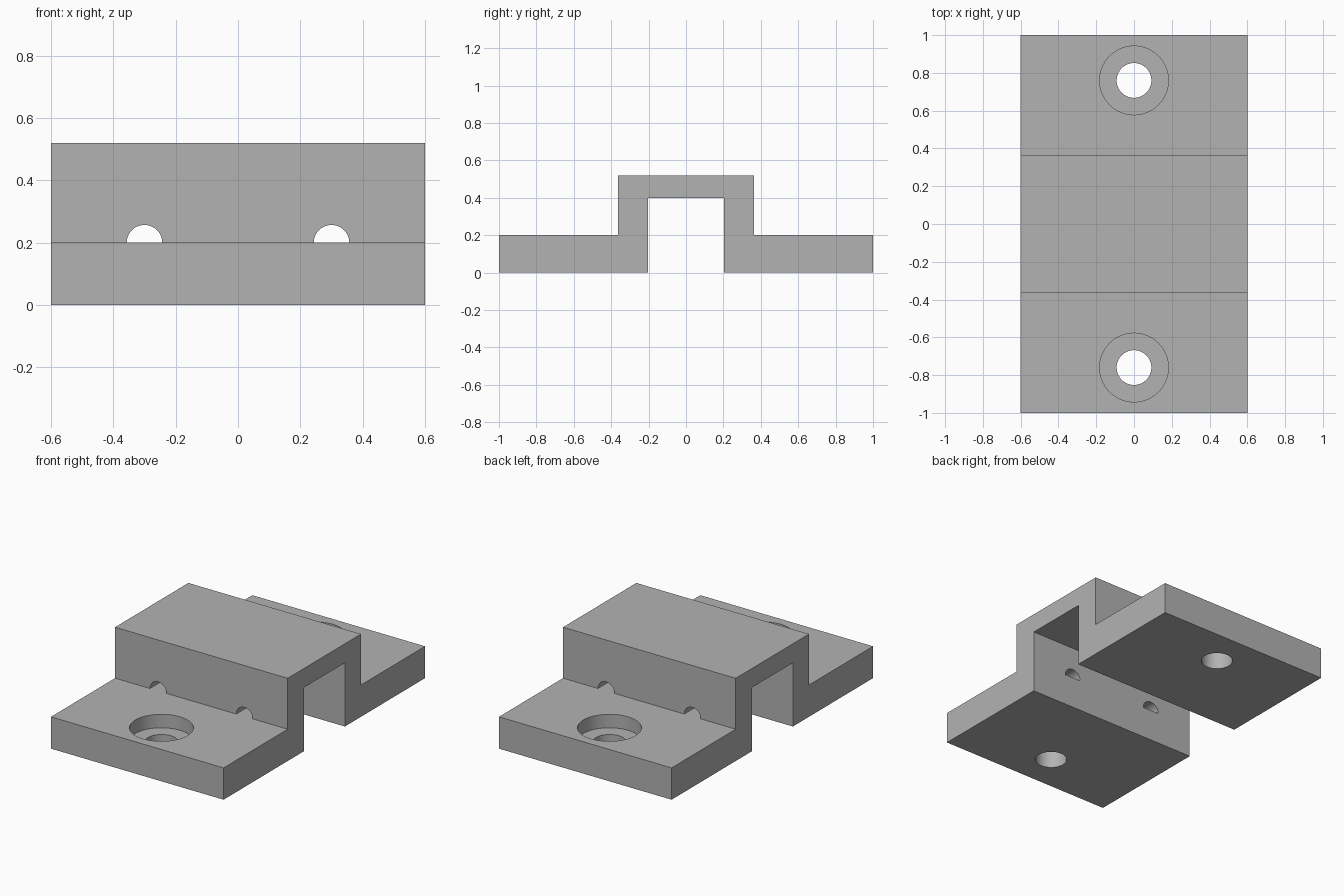
import bpy
import bmesh
import math
from mathutils import Matrix

cube = bpy.data.objects.get("Cube")
if cube:
    bpy.data.objects.remove(cube, do_unlink=True)

WIDTH, FLANGE = 1.2, 0.2
OUTER, INNER = 0.364, 0.204      # half depths of the raised channel
TOP, CEILING = 0.52, 0.4
SCREW_Y, BORE_DEPTH = 0.76, 0.085

# Plain grey material
grey = bpy.data.materials.new("grey")
grey.use_nodes = True
colour = (0.45, 0.45, 0.45, 1)
grey.diffuse_color = colour
grey.node_tree.nodes["Principled BSDF"].inputs["Base Color"].default_value = colour


def make_object(name, bm):
    bmesh.ops.recalc_face_normals(bm, faces=bm.faces)
    mesh = bpy.data.meshes.new(name)
    bm.to_mesh(mesh)
    bm.free()
    mesh.materials.append(grey)
    obj = bpy.data.objects.new(name, mesh)
    bpy.context.collection.objects.link(obj)
    return obj


def extrude_profile(name, points, move):
    """Face from 3D points, pushed along the move vector."""
    bm = bmesh.new()
    face = bm.faces.new([bm.verts.new(p) for p in points])
    result = bmesh.ops.extrude_face_region(bm, geom=[face], use_keep_orig=True)
    verts = [v for v in result["geom"] if isinstance(v, bmesh.types.BMVert)]
    bmesh.ops.translate(bm, verts=verts, vec=move)
    return make_object(name, bm)


def cylinder(name, radius, low, high, y):
    bm = bmesh.new()
    bmesh.ops.create_cone(bm, cap_ends=True, segments=64, radius1=radius, radius2=radius,
                          depth=high - low,
                          matrix=Matrix.Translation((0, y, (low + high) / 2)))
    return make_object(name, bm)


# Bracket: mirrored hat-shaped section run across the width
half = [(INNER, CEILING), (INNER, 0), (1, 0), (1, FLANGE), (OUTER, FLANGE), (OUTER, TOP)]
section = half + [(-y, z) for y, z in reversed(half)]
bracket = extrude_profile("bracket", [(-WIDTH / 2, y, z) for y, z in section], (WIDTH, 0, 0))

# Counterbored screw holes in both flanges
cutters = []
for side in (-1, 1):
    y = side * SCREW_Y
    cutters.append(cylinder("screw_hole_cutter", 0.092, -0.1, 0.3, y))
    cutters.append(cylinder("counterbore_cutter", 0.182, FLANGE - BORE_DEPTH, 0.3, y))

# Half-round wire holes through both walls, resting on the flange level
for x in (-0.3, 0.3):
    arc = [(x + 0.057 * math.cos(math.pi * i / 24), -0.5, FLANGE + 0.057 * math.sin(math.pi * i / 24))
           for i in range(25)]
    cutters.append(extrude_profile("wire_hole_cutter", arc, (0, 1, 0)))

# Apply the cuts and discard the cutters
bpy.context.view_layer.objects.active = bracket
bracket.select_set(True)
for cutter in cutters:
    cutter.hide_render = True
    cut = bracket.modifiers.new("cut", "BOOLEAN")
    cut.operation = "DIFFERENCE"
    cut.solver = "EXACT"
    cut.object = cutter
    bpy.ops.object.modifier_apply(modifier=cut.name)
    bpy.data.objects.remove(cutter, do_unlink=True)

bpy.ops.object.shade_smooth_by_angle(angle=math.radians(30))
